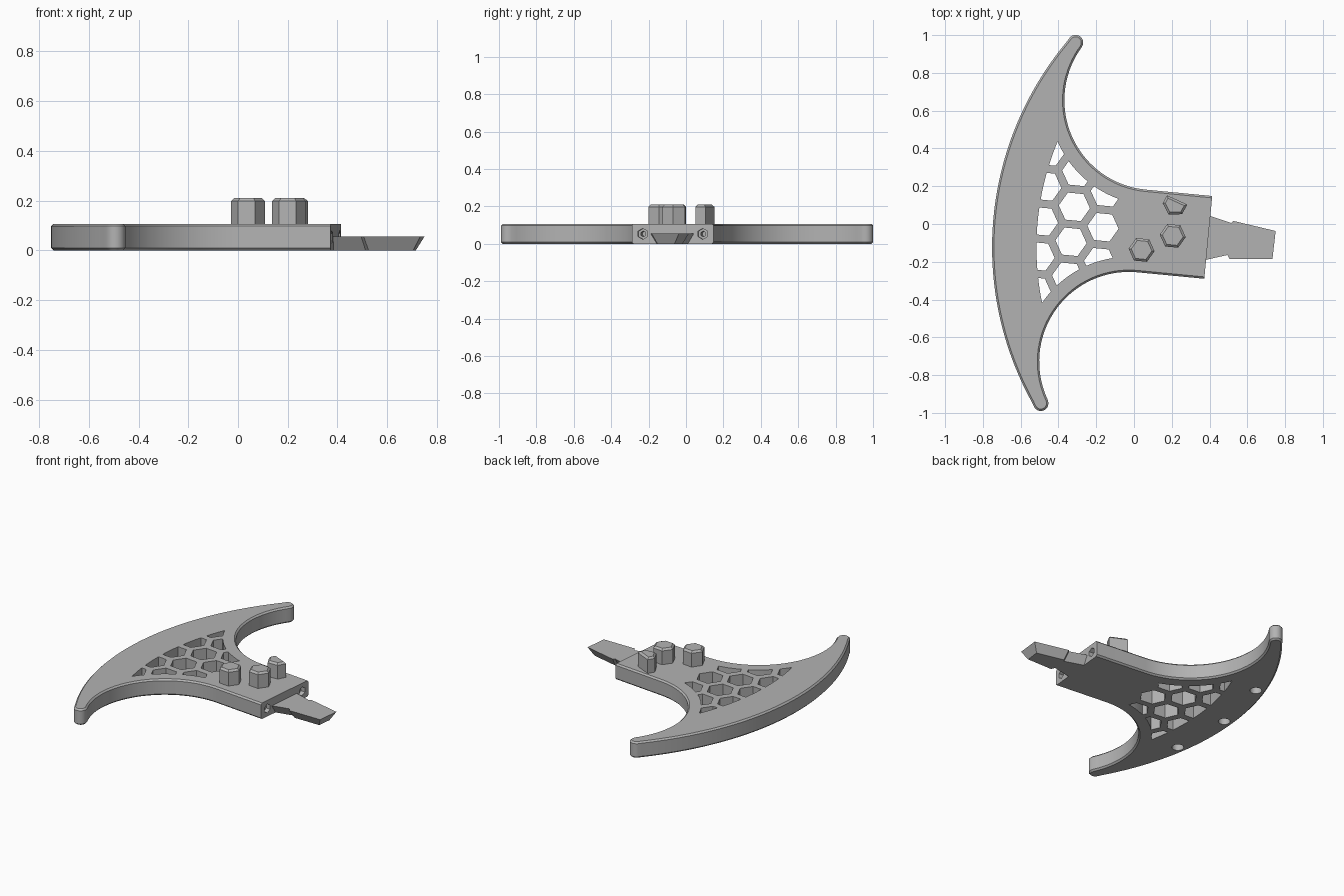
import bpy, bmesh, math
from mathutils import Matrix, Vector

cube = bpy.data.objects.get("Cube")
if cube:
    bpy.data.objects.remove(cube, do_unlink=True)

grey = bpy.data.materials.new("plain grey")
grey.use_nodes = True
grey.diffuse_color = (0.45, 0.45, 0.45, 1)
grey.node_tree.nodes["Principled BSDF"].inputs["Base Color"].default_value = grey.diffuse_color

# The whole blade head is symmetric about an axis turned slightly clockwise
TILT = Matrix.Translation((0, -0.033, 0)) @ Matrix.Rotation(math.radians(-5.5), 4, "Z")
TOP = 0.107


def arc(cx, cy, r, a, b, n):
    return [(cx + r * math.cos(math.radians(a + (b - a) * i / n)),
             cy + r * math.sin(math.radians(a + (b - a) * i / n))) for i in range(n + 1)]


def ngon(cx, cy, r, n=6):
    return arc(cx, cy, r, 0, 360, n)[:-1]


def mirrored(half):
    return half + [(x, -y) for x, y in reversed(half) if abs(y) > 1e-4]


def inset(poly, d):
    """Mitred inward offset of a counter-clockwise outline."""
    pts = [Vector(p) for p in poly]
    out = []
    for i, p in enumerate(pts):
        e1 = (p - pts[i - 1]).normalized()
        e2 = (pts[(i + 1) % len(pts)] - p).normalized()
        n1, n2 = Vector((-e1.y, e1.x)), Vector((-e2.y, e2.x))
        out.append(tuple(p + (n1 + n2) * d / (1 + n1.dot(n2))))
    return out


def loft(bm, layers):
    """Stack equal-length outlines given as (outline, z) and cap both ends."""
    rings = [[bm.verts.new((x, y, z)) for x, y in poly] for poly, z in layers]
    for low, high in zip(rings, rings[1:]):
        for i in range(len(low)):
            bm.faces.new((low[i - 1], low[i], high[i], high[i - 1]))
    bm.faces.new(rings[0][::-1])
    bm.faces.new(rings[-1])


def make(name, stacks, matrix=TILT):
    bm = bmesh.new()
    for layers in stacks:
        loft(bm, layers)
    bmesh.ops.recalc_face_normals(bm, faces=bm.faces)
    mesh = bpy.data.meshes.new(name)
    bm.to_mesh(mesh)
    bm.free()
    mesh.materials.append(grey)
    obj = bpy.data.objects.new(name, mesh)
    obj.matrix_world = matrix
    bpy.context.collection.objects.link(obj)
    return obj


def boolean(obj, tool, operation):
    mod = obj.modifiers.new("cut", "BOOLEAN")
    mod.operation, mod.object, mod.solver = operation, tool, "EXACT"
    bpy.context.view_layer.update()
    graph = bpy.context.evaluated_depsgraph_get()
    mesh = bpy.data.meshes.new_from_object(obj.evaluated_get(graph))
    obj.modifiers.clear()
    obj.data = mesh
    bpy.data.objects.remove(tool, do_unlink=True)


# Crescent body with handle stub, edges lightly chamfered except the handle end
END = 0.395
half = [(END, 0.22)]
half += arc(0.04, 0.695, 0.475, 270, 149.1, 36)
half += arc(-0.403, 0.96, 0.04, -30.9, 144.6, 12)[1:]
half += arc(0.95, 0, 1.697, 144.6, 180, 32)[1:]
outline = mirrored(half)
rim = [(END if x > END - 0.02 else x, y) for x, y in inset(outline, 0.01)]
body = make("crescent_body", [[(rim, 0), (outline, 0.01), (outline, TOP - 0.01), (rim, TOP)]])

# Honeycomb window, trimmed to a region parallel to the outline
PITCH, COL = 0.186, 0.161
cells = [(-0.487, k * PITCH) for k in (-2, -1, 0, 1, 2)]
cells += [(-0.487 + COL, k * PITCH) for k in (-1.5, -0.5, 0.5, 1.5)]
cells += [(-0.487 + 2 * COL, k * PITCH) for k in (-1, 0, 1)]
honeycomb = make("honeycomb_cutter",
                 [[(ngon(x, y, 0.083), -0.1), (ngon(x, y, 0.083), 0.2)] for x, y in cells])
window = mirrored(arc(0.04, 0.695, 0.555, 270, 208.7, 20) + arc(0.95, 0, 1.462, 162.9, 180, 16))
region = make("window_region", [[(window, -0.2), (window, 0.3)]])
boolean(honeycomb, region, "INTERSECT")
boolean(body, honeycomb, "DIFFERENCE")

# Round pockets in the underside of the crescent
pockets = []
for turn in (-14.7, 0, 14.7):
    a = math.radians(180 + turn)
    disc = ngon(0.95 + 1.635 * math.cos(a), 1.635 * math.sin(a), 0.036, 20)
    pockets.append([(disc, -0.05), (disc, 0.07)])
boolean(body, make("pocket_cutter", pockets), "DIFFERENCE")

# Hexagonal sockets with a narrower bore in the handle end
for radius, depth in ((0.029, 0.03), (0.015, 0.12)):
    socket = [[(ngon(-0.053, y, radius), END - depth), (ngon(-0.053, y, radius), END + 0.05)]
              for y in (-0.161, 0.161)]
    lie_down = TILT @ Matrix.Rotation(math.radians(90), 4, "Y")
    boolean(body, make("socket_cutter", socket, lie_down), "DIFFERENCE")


# Chamfered pegs standing on the handle
def peg(name, poly, matrix=TILT):
    return make(name, [[(poly, TOP - 0.01), (poly, 0.198), (inset(poly, 0.012), 0.21)]], matrix)


pegs = [peg("lower_hex_peg", ngon(0.05, -0.1, 0.069)),
        peg("middle_hex_peg", ngon(0.207, -0.01, 0.069)),
        peg("trimmed_peg", [(0.152, 0.11), (0.183, 0.05), (0.255, 0.052), (0.282, 0.103), (0.175, 0.152)],
            Matrix())]

# Tongue with undercut sides projecting from the handle end
tongue_top = [(0.34, -0.199), (0.495, -0.164), (0.505, -0.185), (0.733, -0.185),
              (0.75, -0.037), (0.527, 0.016), (0.515, 0.005), (0.34, 0.064)]
tongue = make("tongue", [[(inset(tongue_top, 0.032), 0), (tongue_top, 0.056)]], Matrix())

# Smooth the curves, keep the edges crisp
bpy.ops.object.select_all(action="DESELECT")
for obj in [body, tongue] + pegs:
    obj.select_set(True)
bpy.context.view_layer.objects.active = body
bpy.ops.object.shade_smooth_by_angle(angle=math.radians(25))
